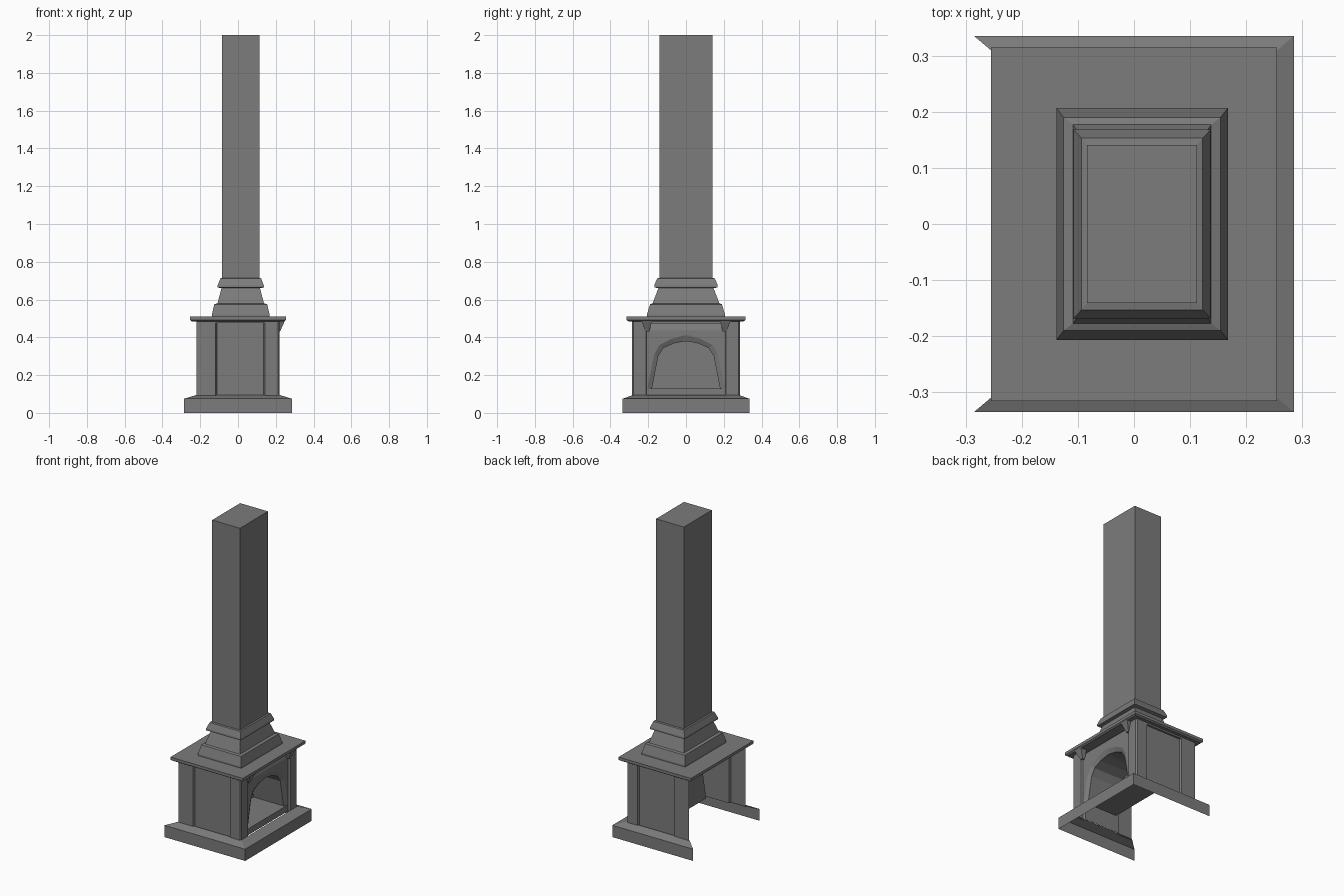
import bpy, bmesh

cube = bpy.data.objects.get("Cube")
if cube:
    bpy.data.objects.remove(cube, do_unlink=True)

grey = bpy.data.materials.new("stone grey")
grey.use_nodes = True
STONE = (0.2, 0.2, 0.2, 1)
grey.diffuse_color = STONE
grey.node_tree.nodes["Principled BSDF"].inputs["Base Color"].default_value = STONE


def finish(name, bm, normals=True):
    if normals:
        bmesh.ops.recalc_face_normals(bm, faces=bm.faces)
    mesh = bpy.data.meshes.new(name)
    bm.to_mesh(mesh)
    bm.free()
    mesh.materials.append(grey)
    obj = bpy.data.objects.new(name, mesh)
    bpy.context.collection.objects.link(obj)
    return obj


def loft(name, rings, closed=True, cap_start=False, cap_end=False):
    """Skin a list of point rings with quads."""
    bm = bmesh.new()
    rows = [[bm.verts.new(p) for p in ring] for ring in rings]
    n = len(rows[0])
    for a, b in zip(rows, rows[1:]):
        for i in range(n if closed else n - 1):
            j = (i + 1) % n
            bm.faces.new((a[i], a[j], b[j], b[i]))
    if cap_start:
        bm.faces.new(rows[0][::-1])
    if cap_end:
        bm.faces.new(rows[-1])
    return finish(name, bm)


def rect(hx, hy, z, cx=0.0):
    return [(cx - hx, hy, z), (cx + hx, hy, z), (cx + hx, -hy, z), (cx - hx, -hy, z)]


def box(name, x0, x1, y0, y1, z0, z1):
    cx, cy = (x0 + x1) / 2, (y0 + y1) / 2
    ring = [[(x, y + cy, z) for x, y, z in rect((x1 - x0) / 2, (y1 - y0) / 2, h, cx)]
            for h in (z0, z1)]
    return loft(name, ring, True, True, True)


# Three-sided plinth shell, open at the wall side
loft("plinth", [rect(0.285, 0.335, 0), rect(0.285, 0.335, 0.075),
                rect(0.22, 0.28, 0.095)], closed=False)

# Mantel slab
loft("mantel_slab", [rect(0.245, 0.305, 0.485), rect(0.255, 0.315, 0.492),
                     rect(0.255, 0.315, 0.51)], True, True, True)

# Stepped hood and tall flue
hood = [(0.153, 0.207, 0.51), (0.153, 0.207, 0.52), (0.14, 0.19, 0.575),
        (0.123, 0.177, 0.58), (0.102, 0.146, 0.66), (0.122, 0.168, 0.664),
        (0.122, 0.168, 0.675), (0.108, 0.153, 0.712), (0.098, 0.141, 0.714)]
loft("hood", [rect(hx, hy, z, 0.0145) for hx, hy, z in hood])
loft("flue", [rect(0.098, 0.141, z, 0.0145) for z in (0.71, 2.0)], cap_end=True)

# Side walls with a recessed panel between corner pilasters
wall = [(-0.22, 0.285), (-0.118, 0.285), (-0.112, 0.272), (0.136, 0.272),
        (0.142, 0.285), (0.212, 0.285), (0.22, 0.277), (0.22, 0.213), (0.208, 0.208)]
for side, s in (("left", 1), ("right", -1)):
    loft(f"{side}_wall", [[(x, s * y, z) for x, y in wall] for z in (0.09, 0.487)],
         closed=False)
    box(f"{side}_panel_header", -0.118, 0.142, s * 0.2785 - 0.0065,
        s * 0.2785 + 0.0065, 0.475, 0.487)
    # Tapered bracket under the slab
    bracket = [[(0.205, s * 0.195, 0.43), (0.205, s * 0.215, 0.43),
                (0.222, s * 0.215, 0.43), (0.222, s * 0.195, 0.43)],
               [(0.205, s * 0.18, 0.487), (0.205, s * 0.235, 0.487),
                (0.248, s * 0.235, 0.487), (0.248, s * 0.18, 0.487)]]
    loft(f"{side}_bracket", bracket, True, True, True)


def arch(half, x):
    """Mirror half of an arch outline into a full ring at depth x."""
    return [(x, -y, z) for y, z in half] + [(x, y, z) for y, z in reversed(half)]


outer = [(0.205, 0.13), (0.168, 0.31), (0.14, 0.36), (0.075, 0.392), (0.012, 0.41)]
inner = [(0.18, 0.13), (0.147, 0.3), (0.12, 0.343), (0.065, 0.368), (0.012, 0.378)]

# Front panel pierced by the arch
bm = bmesh.new()
edge_ring = [(0.208, -0.208, 0.09), (0.208, -0.208, 0.435),
             (0.208, 0.208, 0.435), (0.208, 0.208, 0.09)]
for loop in (edge_ring, arch(outer, 0.208)):
    verts = [bm.verts.new(p) for p in loop]
    for a, b in zip(verts, verts[1:] + verts[:1]):
        bm.edges.new((a, b))
bmesh.ops.triangle_fill(bm, edges=bm.edges[:], use_beauty=True, normal=(1, 0, 0))
bmesh.ops.dissolve_limit(bm, angle_limit=0.01, verts=bm.verts[:], edges=bm.edges[:])
finish("front_panel", bm, normals=False)

# Bevelled arch surround running back into the firebox
loft("firebox", [arch(outer, 0.208), arch(inner, 0.195), arch(inner, -0.016)],
     cap_end=True)

# Sloping frieze above the arch
loft("frieze", [[(x, y, z) for y in (-0.208, 0.208)]
                for x, z in ((0.208, 0.435), (0.195, 0.475), (0.18, 0.475), (0.18, 0.487))],
     closed=False)
